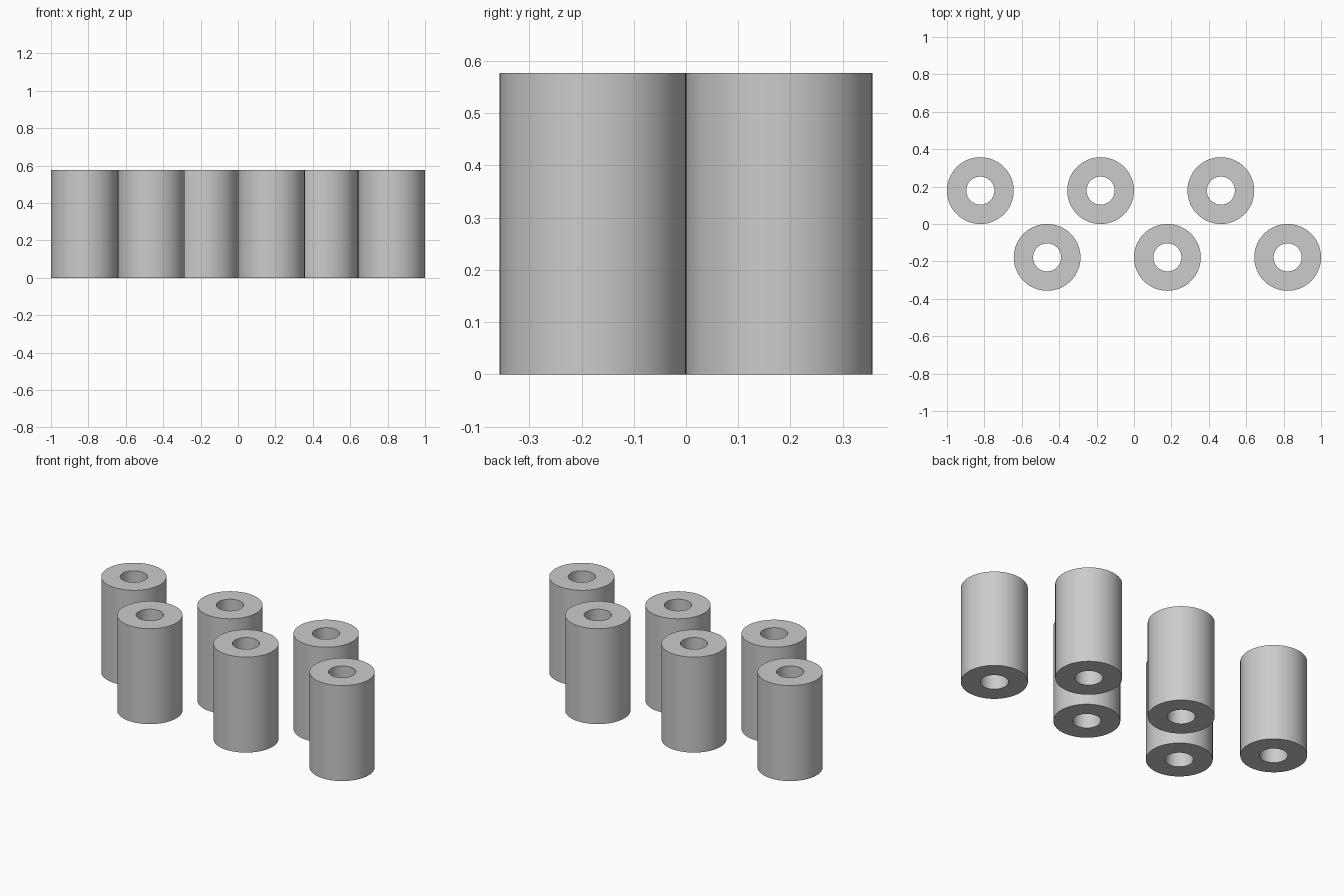
import bpy, bmesh, math

if "Cube" in bpy.data.objects:
    bpy.data.objects.remove(bpy.data.objects["Cube"], do_unlink=True)

OUTER, INNER, HEIGHT = 0.1785, 0.075, 0.577
PITCH = 0.643
SEGMENTS = 64

grey = bpy.data.materials.new("plain grey")
grey.use_nodes = True
colour = (0.6, 0.6, 0.6, 1)
grey.diffuse_color = colour
grey.node_tree.nodes["Principled BSDF"].inputs["Base Color"].default_value = colour


def tube_mesh():
    """Hollow cylinder, open right through, standing on its base."""
    bm = bmesh.new()
    profile = [(INNER, 0), (OUTER, 0), (OUTER, HEIGHT), (INNER, HEIGHT)]
    rings = []
    for r, z in profile:
        ring = []
        for i in range(SEGMENTS):
            a = math.tau * i / SEGMENTS
            ring.append(bm.verts.new((r * math.cos(a), r * math.sin(a), z)))
        rings.append(ring)
    for k, ring in enumerate(rings):
        following = rings[(k + 1) % len(rings)]
        for i in range(SEGMENTS):
            j = (i + 1) % SEGMENTS
            bm.faces.new((ring[i], ring[j], following[j], following[i]))
    bmesh.ops.recalc_face_normals(bm, faces=bm.faces)
    mesh = bpy.data.meshes.new("tube")
    bm.to_mesh(mesh)
    bm.free()
    mesh.materials.append(grey)
    return mesh


# Two staggered rows of three tubes
mesh = tube_mesh()
tubes = []
for row, side in (("back", 1), ("front", -1)):
    for n in range(3):
        tube = bpy.data.objects.new(f"{row}_tube_{n + 1}", mesh)
        tube.location = (side * (OUTER - 1 + n * PITCH), side * OUTER, 0)
        bpy.context.collection.objects.link(tube)
        tubes.append(tube)

# Smooth walls with crisp rims
bpy.ops.object.select_all(action="DESELECT")
tubes[0].select_set(True)
bpy.context.view_layer.objects.active = tubes[0]
bpy.ops.object.shade_smooth_by_angle(angle=math.radians(30))
